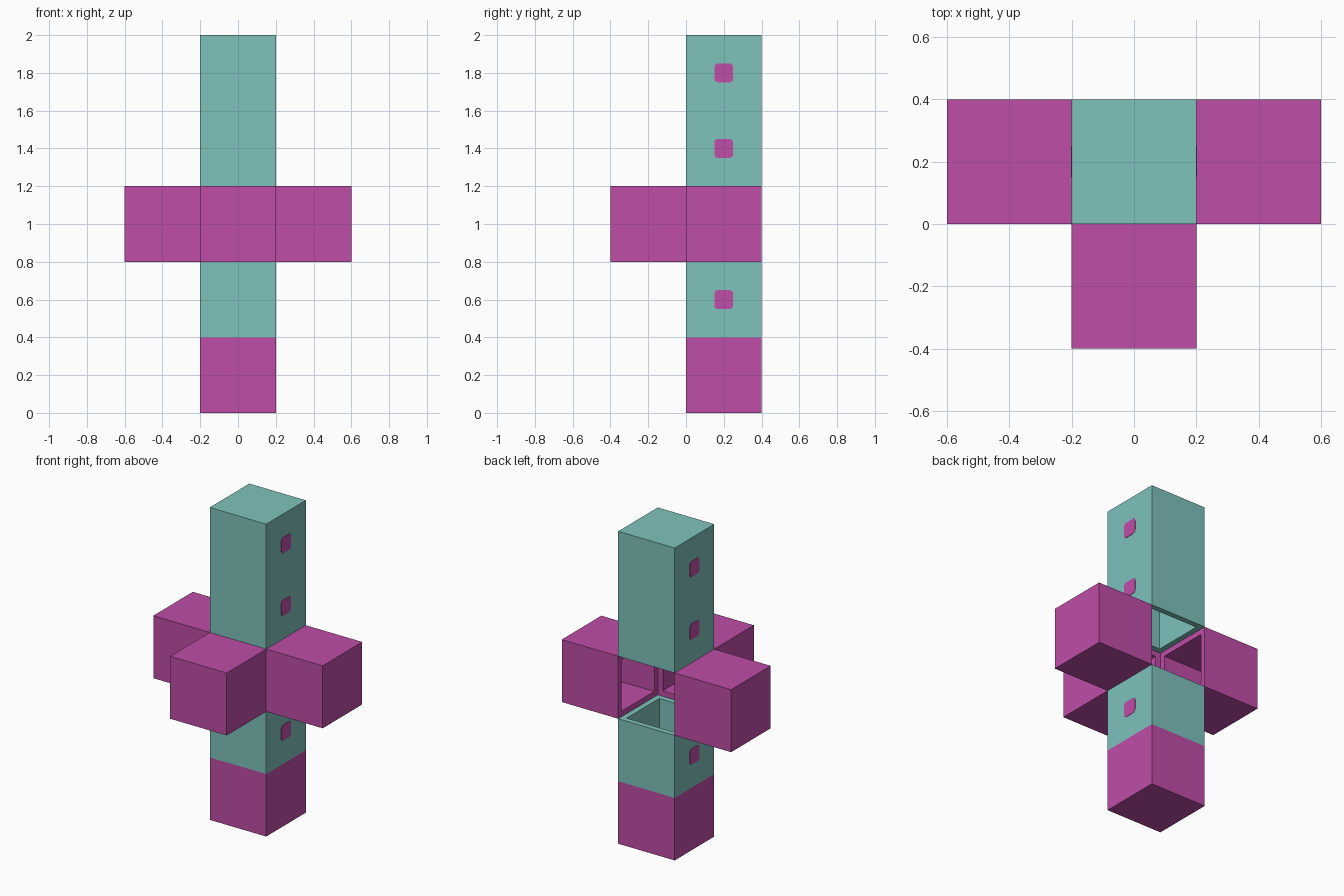
import bpy
import bmesh
from mathutils import Vector, Matrix

default_cube = bpy.data.objects.get("Cube")
if default_cube:
    bpy.data.objects.remove(default_cube, do_unlink=True)

CELL = 0.4    # module size
WALL = 0.05   # shell thickness
CENTRE = Vector((0, CELL / 2, 2.5 * CELL))   # middle of the empty hub


def make_material(name, rgb):
    mat = bpy.data.materials.new(name)
    mat.use_nodes = True
    colour = (*rgb, 1)
    mat.diffuse_color = colour
    mat.node_tree.nodes["Principled BSDF"].inputs["Base Color"].default_value = colour
    return mat


teal = make_material("teal", (0.21, 0.54, 0.50))
magenta = make_material("magenta", (0.52, 0.075, 0.39))


def box_mesh(centre, size):
    bm = bmesh.new()
    bmesh.ops.create_cube(bm, size=1, matrix=Matrix.Translation(centre) @ Matrix.Diagonal((*size, 1)))
    return bm


def finish(bm, name, materials):
    bmesh.ops.recalc_face_normals(bm, faces=bm.faces)
    mesh = bpy.data.meshes.new(name)
    bm.to_mesh(mesh)
    bm.free()
    for mat in materials:
        mesh.materials.append(mat)
    obj = bpy.data.objects.new(name, mesh)
    bpy.context.collection.objects.link(obj)
    return obj


def hollow_arm(name, direction, cells, materials, split_z=None):
    """Square box pointing away from the hub, hollow and open toward it."""
    out = Vector(direction)
    length = cells * CELL
    size = [length if abs(c) > 0.5 else CELL for c in out]
    bm = box_mesh(CENTRE + out * (CELL + length) / 2, size)
    bm.normal_update()
    mouth = [f for f in bm.faces if f.normal.dot(out) < -0.9]
    bmesh.ops.inset_region(bm, faces=mouth, thickness=WALL)
    floor = bmesh.ops.extrude_discrete_faces(bm, faces=mouth)["faces"]
    bmesh.ops.translate(bm, verts=floor[0].verts[:], vec=out * (length - WALL))
    if split_z is not None:
        # Second colour below the dividing height
        geom = bm.verts[:] + bm.edges[:] + bm.faces[:]
        bmesh.ops.bisect_plane(bm, geom=geom, plane_co=(0, 0, split_z), plane_no=(0, 0, 1))
        for face in bm.faces:
            face.material_index = int(face.calc_center_median().z < split_z)
    return finish(bm, name, materials)


# Column above and below the hub
hollow_arm("upper_column", (0, 0, 1), 2, [teal])
hollow_arm("lower_column", (0, 0, -1), 2, [teal, magenta], split_z=CELL)

# Arms around the hub; the back stays open
hollow_arm("left_arm", (1, 0, 0), 1, [magenta])
hollow_arm("right_arm", (-1, 0, 0), 1, [magenta])
hollow_arm("front_arm", (0, -1, 0), 1, [magenta])

# Rounded square spots on both sides of the column
for side, label in ((1, "left"), (-1, "right")):
    for z, level in ((1.8, "top"), (1.4, "middle"), (0.6, "low")):
        bm = box_mesh((side * CELL / 2, CELL / 2, z), (0.004, 0.1, 0.1))
        corners = [e for e in bm.edges if abs(e.verts[0].co.x - e.verts[1].co.x) > 0.001]
        bmesh.ops.bevel(bm, geom=corners, offset=0.02, segments=3, profile=0.5, affect="EDGES")
        finish(bm, f"{label}_{level}_spot", [magenta])
